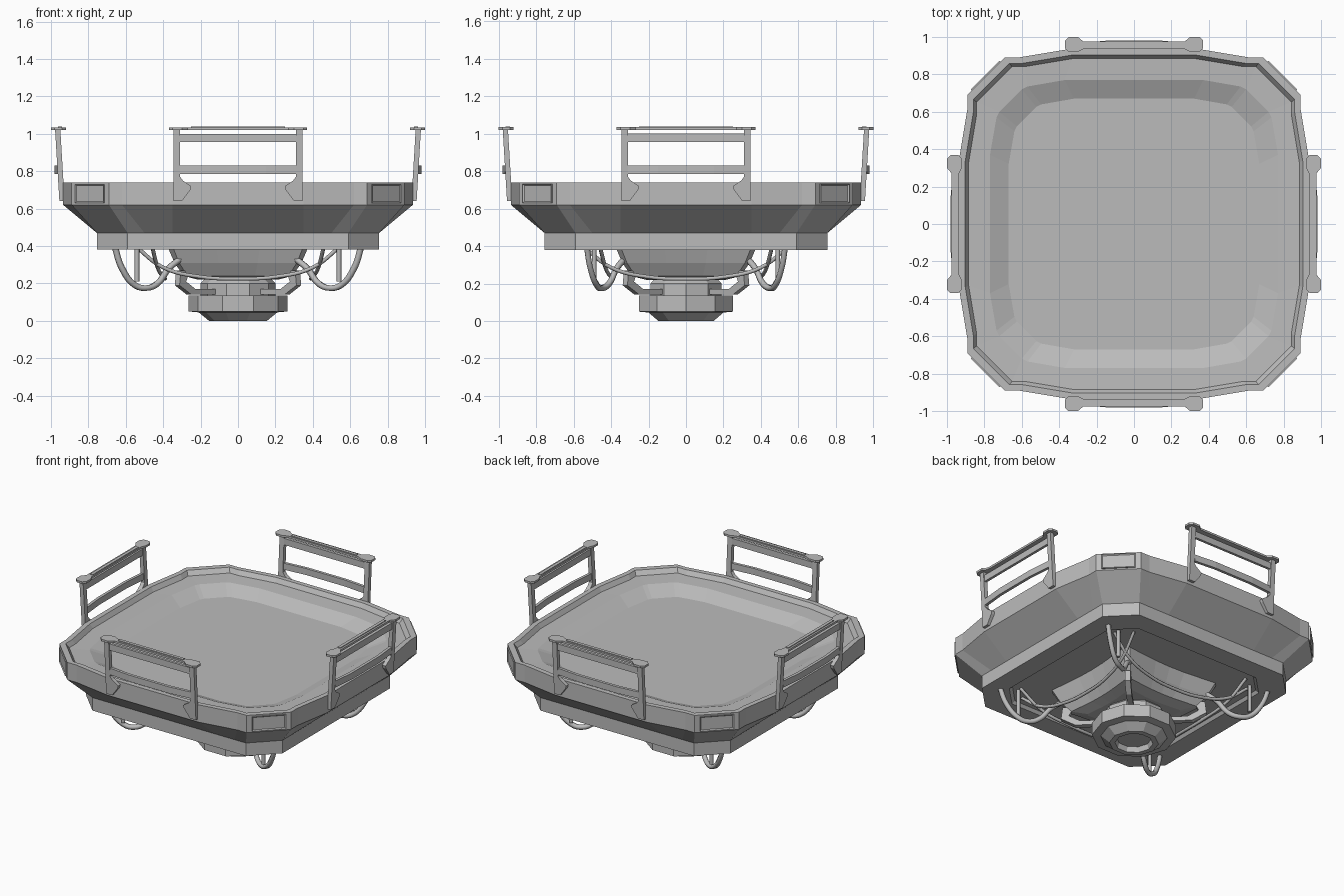
import bpy, bmesh, math
from mathutils import Matrix, Vector

cube = bpy.data.objects.get("Cube")
if cube:
    bpy.data.objects.remove(cube, do_unlink=True)

grey = bpy.data.materials.new("plain_grey")
grey.use_nodes = True
COLOR = (0.5, 0.5, 0.5, 1)
grey.diffuse_color = COLOR
grey.node_tree.nodes["Principled BSDF"].inputs["Base Color"].default_value = COLOR


def finish(name, bm, turn=0):
    """Store a bmesh as an object, turned about z."""
    bmesh.ops.recalc_face_normals(bm, faces=bm.faces)
    bmesh.ops.rotate(bm, verts=bm.verts, cent=(0, 0, 0), matrix=Matrix.Rotation(turn, 3, 'Z'))
    mesh = bpy.data.meshes.new(name)
    bm.to_mesh(mesh)
    bm.free()
    mesh.materials.append(grey)
    obj = bpy.data.objects.new(name, mesh)
    bpy.context.collection.objects.link(obj)
    return obj


def loft(name, rings):
    """Skin a stack of equal-length rings and cap both ends."""
    bm = bmesh.new()
    rows = [[bm.verts.new(p) for p in ring] for ring in rings]
    n = len(rows[0])
    for a, b in zip(rows, rows[1:]):
        for i in range(n):
            j = (i + 1) % n
            bm.faces.new((a[i], a[j], b[j], b[i]))
    bm.faces.new(rows[0])
    bm.faces.new(rows[-1])
    return finish(name, bm)


def prism(name, points, depth, turn=0, lean=0.0):
    """Extrude a polygon along a vector; lean pushes it outward with height."""
    bm = bmesh.new()
    face = bm.faces.new([bm.verts.new(p) for p in points])
    ext = bmesh.ops.extrude_face_region(bm, geom=[face], use_keep_orig=True)
    moved = [v for v in ext["geom"] if isinstance(v, bmesh.types.BMVert)]
    bmesh.ops.translate(bm, verts=moved, vec=depth)
    for v in bm.verts:
        v.co.y -= lean * (v.co.z - 0.64)
    return finish(name, bm, turn)


def block(name, x, y0, y1, z0, z1, turn):
    return prism(name, [(-x, y0, z0), (x, y0, z0), (x, y1, z0), (-x, y1, z0)],
                 (0, 0, z1 - z0), turn)


def outline(eighth):
    """Fourfold symmetric outline from the points of one eighth."""
    quarter = eighth + [(y, x) for x, y in reversed(eighth)]
    pts = []
    for _ in range(4):
        pts += quarter
        quarter = [(-y, x) for x, y in quarter]
    return pts


def ring(pts, scale, z):
    return [(x * scale, y * scale, z) for x, y in pts]


def cable(name, points, radius, turn=0):
    curve = bpy.data.curves.new(name, 'CURVE')
    curve.dimensions = '3D'
    curve.bevel_depth = radius
    curve.bevel_resolution = 1
    curve.resolution_u = 6
    curve.use_fill_caps = True
    spline = curve.splines.new('BEZIER')
    spline.bezier_points.add(len(points) - 1)
    for bp, p in zip(spline.bezier_points, points):
        bp.co = p
        bp.handle_left_type = bp.handle_right_type = 'AUTO'
    curve.materials.append(grey)
    obj = bpy.data.objects.new(name, curve)
    obj.rotation_euler.z = turn
    bpy.context.collection.objects.link(obj)


# Tray body with raised lip, sunken basin and recessed underside
upper = outline([(0.935, 0.35), (0.89, 0.62), (0.89, 0.69)])
lower = outline([(0.755, 0.35), (0.755, 0.5), (0.755, 0.59)])
basin = outline([(0.77, 0.37), (0.735, 0.57), (0.72, 0.6)])
loft("tray_body", [
    ring(lower, 0.8, 0.4), ring(lower, 0.82, 0.38), ring(lower, 1, 0.38),
    ring(lower, 1, 0.47), ring(upper, 1, 0.62), ring(upper, 1, 0.74),
    ring(upper, 0.965, 0.74), ring(upper, 0.945, 0.71),
    ring(basin, 1, 0.705), ring(basin, 0.87, 0.66)])

# Hub block under the tray, pinched between its corners
star = outline([(0.9, 0), (0.91, 0.3), (0.97, 0.9)])
loft("hub_block", [ring(star, 0.39, 0.4), ring(star, 0.35, 0.31),
                   ring(star, 0.3, 0.24), ring(star, 0.22, 0.22)])

# Ten-sided nozzle with a hollow end
profile = [(0.16, 0.24), (0.2, 0.2), (0.2, 0.135), (0.265, 0.135), (0.265, 0.05),
           (0.21, 0.045), (0.155, 0), (0.12, 0), (0.11, 0.035)]
loft("nozzle", [[(r * math.cos(i * math.tau / 10), r * math.sin(i * math.tau / 10), z)
                 for i in range(10)] for r, z in profile])

bar = [(-0.31, -0.945), (-0.15, -0.96), (0.15, -0.96), (0.31, -0.945),
       (0.31, -0.965), (0.15, -0.98), (-0.15, -0.98), (-0.31, -0.965)]
cap_half = [(0.27, -0.975), (0.3, -1), (0.35, -1), (0.37, -0.98),
            (0.37, -0.94), (0.35, -0.92), (0.3, -0.92), (0.27, -0.935)]
cap = cap_half + [(-x, y) for x, y in reversed(cap_half)]
post = [(0.345, 0.64), (0.345, 1.025), (0.31, 1.025), (0.31, 0.77),
        (0.295, 0.75), (0.25, 0.72), (0.255, 0.7), (0.3, 0.64)]

for k, side in enumerate(("front", "left", "back", "right")):
    turn = k * math.pi / 2
    # Guard rail: two posts, top plate, grip strip and two bars
    for s, end in ((-1, "a"), (1, "b")):
        prism(f"{side}_rail_post_{end}", [(s * x, -0.955, z) for x, z in post],
              (0, 0.028, 0), turn, 0.06)
    prism(f"{side}_rail_top", [(x, y, 1.02) for x, y in cap], (0, 0, 0.014), turn)
    block(f"{side}_rail_grip", 0.25, -0.962, -0.94, 1.03, 1.039, turn)
    block(f"{side}_rail_upper_bar", 0.31, -0.968, -0.95, 0.955, 1.0, turn)
    prism(f"{side}_rail_lower_bar", [(x, y, 0.785) for x, y in bar], (0, 0, 0.045), turn)

    # Corner panel with an inset face
    diag = turn + math.pi / 4
    panel = block(f"{side}_corner_panel", 0.108, -1.125, -1.1, 0.63, 0.73, diag)
    bm = bmesh.new()
    bm.from_mesh(panel.data)
    out = Vector((math.sin(diag), -math.cos(diag), 0))
    bm.normal_update()
    faces = [f for f in bm.faces if f.normal.dot(out) > 0.9]
    bmesh.ops.inset_individual(bm, faces=faces, thickness=0.01, depth=-0.006)
    bm.to_mesh(panel.data)
    bm.free()

    # Bracket from hub corner to nozzle
    strut = [(0.45, 0.27), (0.46, 0.19), (0.37, 0.14), (0.19, 0.14),
             (0.19, 0.17), (0.34, 0.17), (0.41, 0.21), (0.38, 0.27)]
    prism(f"{side}_hub_bracket", [(-0.018, -r, z) for r, z in strut], (0.036, 0, 0), diag)

    # Hanging cable along the side
    cable(f"{side}_long_cable", [(-0.55, -0.46, 0.4), (-0.4, -0.43, 0.285), (-0.2, -0.4, 0.235),
                                 (0, -0.39, 0.225), (0.2, -0.4, 0.235), (0.4, -0.43, 0.285),
                                 (0.55, -0.46, 0.4)], 0.011, turn)

# Looped hoses and short pins at the four corners
for sx, xn in ((1, "left"), (-1, "right")):
    for sy, yn in ((-1, "front"), (1, "back")):
        path = [(0.66, 0.53, 0.4), (0.62, 0.51, 0.28), (0.55, 0.475, 0.19), (0.49, 0.45, 0.175),
                (0.43, 0.41, 0.2), (0.37, 0.37, 0.28), (0.31, 0.33, 0.33)]
        cable(f"{yn}_{xn}_hose", [(sx * x, sy * y, z) for x, y, z in path], 0.017)
        cable(f"{yn}_{xn}_pin", [(sx * 0.54, sy * 0.49, 0.4), (sx * 0.54, sy * 0.49, 0.21)], 0.013)
